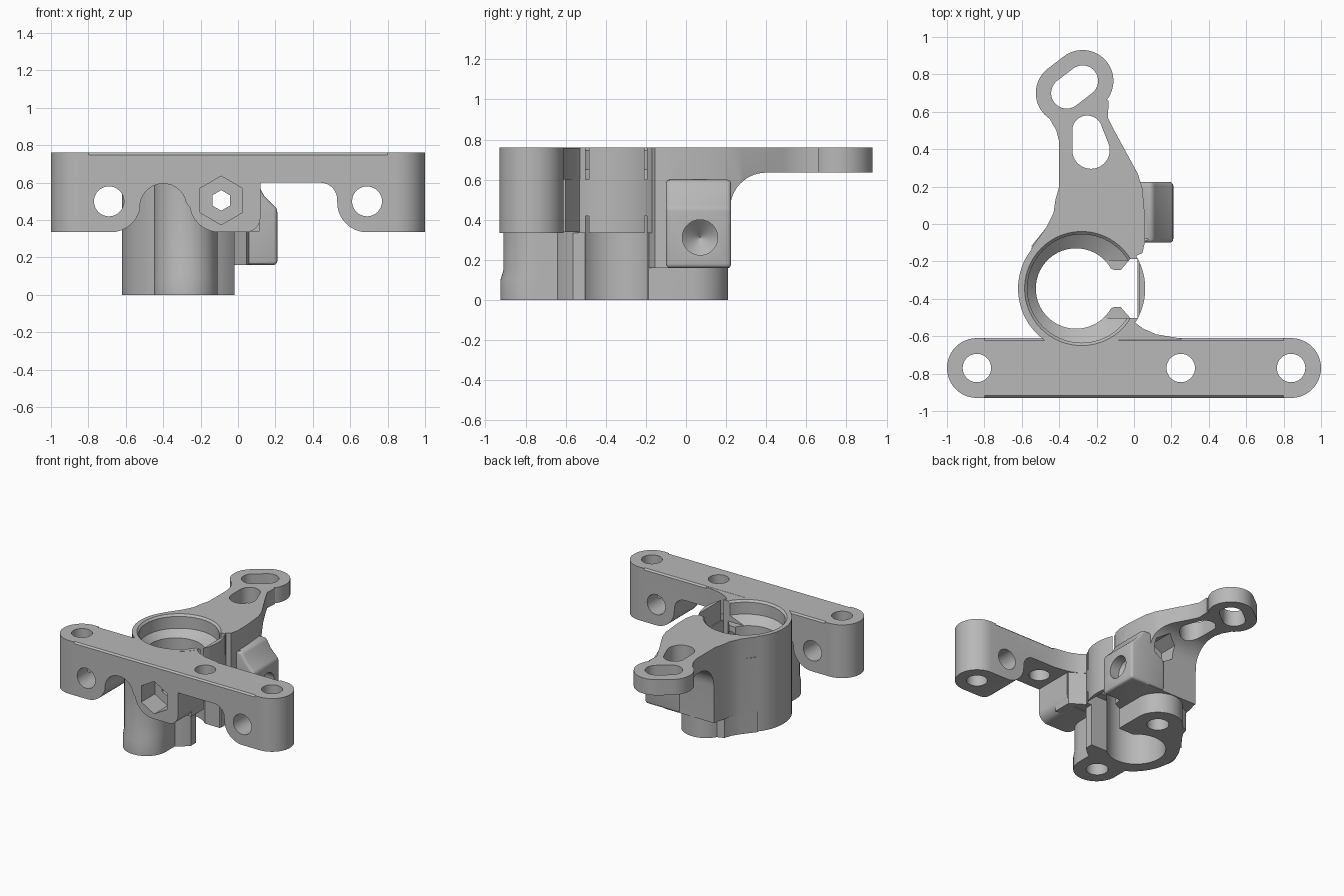
import bpy, bmesh
from math import sin, cos, radians, pi

old = bpy.data.objects.get("Cube")
if old:
    bpy.data.objects.remove(old, do_unlink=True)

metal = bpy.data.materials.new("cast grey")
metal.use_nodes = True
grey = (0.48, 0.48, 0.48, 1)
metal.diffuse_color = grey
metal.node_tree.nodes["Principled BSDF"].inputs["Base Color"].default_value = grey


# ---- helpers ----
def arc(cx, cy, r, a0=0, a1=360, n=48):
    """Points along an arc; a full circle leaves out the repeated end."""
    last = n if abs(a1 - a0) == 360 else n + 1
    angles = [radians(a0 + (a1 - a0) * i / n) for i in range(last)]
    return [(cx + r * cos(a), cy + r * sin(a)) for a in angles]


def hexagon(x, z, r):
    return arc(x, z, r, 30, 390, 6)


def loft(name, layers, axis="Z"):
    """Solid through flat outlines [(offset, points), ...] stacked along an axis."""
    place = {"X": lambda u, v, w: (w, u, v),
             "Y": lambda u, v, w: (u, w, v),
             "Z": lambda u, v, w: (u, v, w)}[axis]
    bm = bmesh.new()
    rings = [[bm.verts.new(place(u, v, w)) for u, v in pts] for w, pts in layers]
    n = len(rings[0])
    for a, b in zip(rings, rings[1:]):
        for i in range(n):
            j = (i + 1) % n
            bm.faces.new((a[i], a[j], b[j], b[i]))
    bm.faces.new(rings[0])
    bm.faces.new(rings[-1])
    bmesh.ops.recalc_face_normals(bm, faces=bm.faces)
    mesh = bpy.data.meshes.new(name)
    bm.to_mesh(mesh)
    bm.free()
    mesh.materials.append(metal)
    obj = bpy.data.objects.new(name, mesh)
    bpy.context.collection.objects.link(obj)
    return obj


def prism(name, pts, lo, hi, axis="Z"):
    return loft(name, [(lo, pts), (hi, pts)], axis)


def rect(u0, v0, u1, v1):
    return [(u0, v0), (u1, v0), (u1, v1), (u0, v1)]


def apply_modifier(obj, mod):
    bpy.context.view_layer.objects.active = obj
    bpy.ops.object.modifier_apply(modifier=mod.name)


def combine(obj, other, operation):
    mod = obj.modifiers.new("combine", "BOOLEAN")
    mod.operation = operation
    mod.solver = "EXACT"
    mod.object = other
    apply_modifier(obj, mod)
    bpy.data.objects.remove(other, do_unlink=True)


def bevel(obj, width, segments=3):
    mod = obj.modifiers.new("rounding", "BEVEL")
    mod.width = width
    mod.segments = segments
    apply_modifier(obj, mod)


TOP = 0.76
CY = -0.345          # clamp centre line

# ---- mounting bar: side profile trimmed by a round-ended plan ----
profile = [(-1.1, TOP), (-1.1, 0.335)]
profile += arc(-0.68, 0.495, 0.16, 270, 350, 10)
profile += arc(-0.4, 0.47, 0.125, 175, 10, 14)
profile += arc(-0.1, 0.495, 0.16, 190, 270, 10)
profile += arc(0.04, 0.415, 0.08, 270, 360, 8)
profile += [(0.12, 0.6)]
profile += arc(0.44, 0.51, 0.09, 90, 10, 8)
profile += arc(0.69, 0.495, 0.16, 190, 270, 10)
profile += [(1.1, 0.335), (1.1, TOP)]
bar = prism("mounting_bar", profile, -0.93, -0.61, "Y")
plan = arc(0.84, -0.77, 0.16, -90, 90, 24) + arc(-0.84, -0.77, 0.16, 90, 270, 24)
combine(bar, prism("bar_plan", plan, 0, 1), "INTERSECT")
for y, s in ((-0.93, 1), (-0.61, -1)):
    wedge = [(y - 0.02 * s, TOP - 0.012), (y, TOP - 0.012),
             (y + 0.012 * s, TOP), (y + 0.012 * s, TOP + 0.02), (y - 0.02 * s, TOP + 0.02)]
    combine(bar, prism("bar_chamfer", wedge, -0.8, 0.8, "X"), "DIFFERENCE")

# ---- clamp ring with its lower right side trimmed ----
body = prism("clamp_bracket", arc(-0.28, CY, 0.34, n=72), 0, TOP)
combine(body, prism("ring_trim", rect(-0.02, -0.9, 0.3, 0.1), -0.1, 0.335), "DIFFERENCE")

# ---- webs and lugs joining the ring to the bar ----
web = [(-0.3, -0.7), (-0.1, -0.47), (-0.02, -0.51), (0.05, -0.56),
       (0.12, -0.59), (0.25, -0.612), (0.25, -0.7)]
bar_web = prism("bar_web", web, 0.6, TOP - 0.001)
clamp_lug = prism("clamp_lug", [(-0.22, -0.75), (-0.22, -0.48), (-0.04, -0.5),
                                (0.05, -0.56), (0.115, -0.6), (0.115, -0.75)], 0.34, 0.65)

# ---- front column with a slightly flared foot ----
def column_plan(y):
    return arc(-0.28, y, 0.17, 180, 360, 24) + [(-0.11, -0.56), (-0.45, -0.56)]

front_column = loft("front_column", [(0, column_plan(-0.755)), (0.1, column_plan(-0.755)),
                                     (0.15, column_plan(-0.74)), (0.62, column_plan(-0.74))])

# ---- rear column and the wall that joins it to the ring ----
rear_plan = [(-0.15, -0.19), (-0.02, -0.19)] + arc(-0.2, 0.03, 0.18, 0, 150, 24)
rear_plan += [(-0.41, 0.1), (-0.43, 0.04), (-0.47, -0.02), (-0.55, -0.12)]
rear_column = prism("rear_column", rear_plan, 0, 0.6)

# ---- arm: plan outline, then hollowed below by a curved side profile ----
arm_plan = [(-0.55, -0.13), (-0.47, -0.02), (-0.43, 0.06), (-0.42, 0.13), (-0.4, 0.2),
            (-0.4, 0.44), (-0.415, 0.5), (-0.45, 0.56), (-0.3, 0.66), (-0.135, 0.66),
            (-0.14, 0.57), (-0.1, 0.49), (0.02, 0.27), (0.045, 0.19), (0.06, 0.02),
            (0.06, -0.09), (0.045, -0.155), (-0.03, -0.19), (-0.15, -0.2)]
arm = prism("arm", arm_plan, 0.16, TOP)
tab = arc(-0.275, 0.765, 0.165, -53, 127, 30) + arc(-0.36, 0.7, 0.165, 127, 307, 30)
combine(arm, prism("arm_tab", tab, 0.5, TOP), "UNION")
under = [(0.215, 0), (0.22, 0.455)] + arc(0.4, 0.455, 0.18, 170, 90, 12) + [(1.2, 0.635), (1.2, 0)]
combine(arm, prism("arm_underside", under, -1, 1, "X"), "DIFFERENCE")

# ---- side boss ----
boss = prism("side_boss", [(-0.1, 0.16), (0.21, 0.16), (0.21, 0.46), (0.14, 0.53),
                           (0.1, 0.6), (-0.1, 0.6)], -0.1, 0.225, "Y")
bevel(boss, 0.02)

for part in (arm, rear_column, boss, front_column, clamp_lug, bar_web, bar):
    combine(body, part, "UNION")

# ---- stepped bore and clamp opening ----
bore = [(z, arc(x, CY, r, n=72)) for z, x, r in
        ((-0.1, -0.31, 0.215), (0.6, -0.31, 0.215), (0.65, -0.28, 0.29),
         (0.745, -0.28, 0.29), (0.78, -0.28, 0.325))]
combine(body, loft("bore", bore), "DIFFERENCE")
half = [(-0.3, 0.11), (-0.14, 0.115), (-0.11, 0.1), (-0.07, 0.1), (-0.02, 0.158), (0.02, 0.158)]
lip_gap = [(x, CY - w) for x, w in half] + [(x, CY + w) for x, w in reversed(half)]
combine(body, prism("lip_gap", lip_gap, -0.1, 1), "DIFFERENCE")
for lo, hi in ((-0.1, 0.42), (0.6, 0.9)):
    combine(body, prism("wide_gap", rect(-0.2, CY - 0.157, 0.03, CY + 0.15), lo, hi), "DIFFERENCE")

# ---- holes ----
for x in (-0.84, 0.25, 0.84):
    combine(body, prism("bar_hole", arc(x, -0.77, 0.076), -0.1, 1), "DIFFERENCE")
for x in (-0.69, 0.69):
    combine(body, prism("cross_hole", arc(x, 0.5, 0.08), -1.1, -0.605, "Y"), "DIFFERENCE")
for x, y in ((-0.28, -0.75), (-0.2, 0.03)):
    combine(body, prism("column_hole", arc(x, y, 0.08), -0.1, 0.3), "DIFFERENCE")
for r, lo, hi in ((0.13, -1.1, -0.76), (0.055, -1, 0.28), (0.1, 0.1, 0.32)):
    combine(body, prism("hex_hole", hexagon(-0.09, 0.505, r), lo, hi, "Y"), "DIFFERENCE")
drill = [(x, arc(0.07, 0.312, r)) for x, r in ((0.3, 0.088), (0.13, 0.088), (0.05, 0.002))]
combine(body, loft("boss_hole", drill, "X"), "DIFFERENCE")
slot = arc(-0.275, 0.765, 0.083, -53, 127, 24) + arc(-0.36, 0.7, 0.083, 127, 307, 24)
combine(body, prism("tab_slot", slot, 0.5, 1), "DIFFERENCE")
window = arc(-0.25, 0.5, 0.08, 20, 180, 20) + arc(-0.23, 0.395, 0.1, 180, 380, 24)
combine(body, prism("arm_window", window, 0.2, 1), "DIFFERENCE")

# ---- shading ----
bpy.ops.object.select_all(action="DESELECT")
body.select_set(True)
bpy.context.view_layer.objects.active = body
bpy.ops.object.shade_smooth_by_angle(angle=pi / 6)
